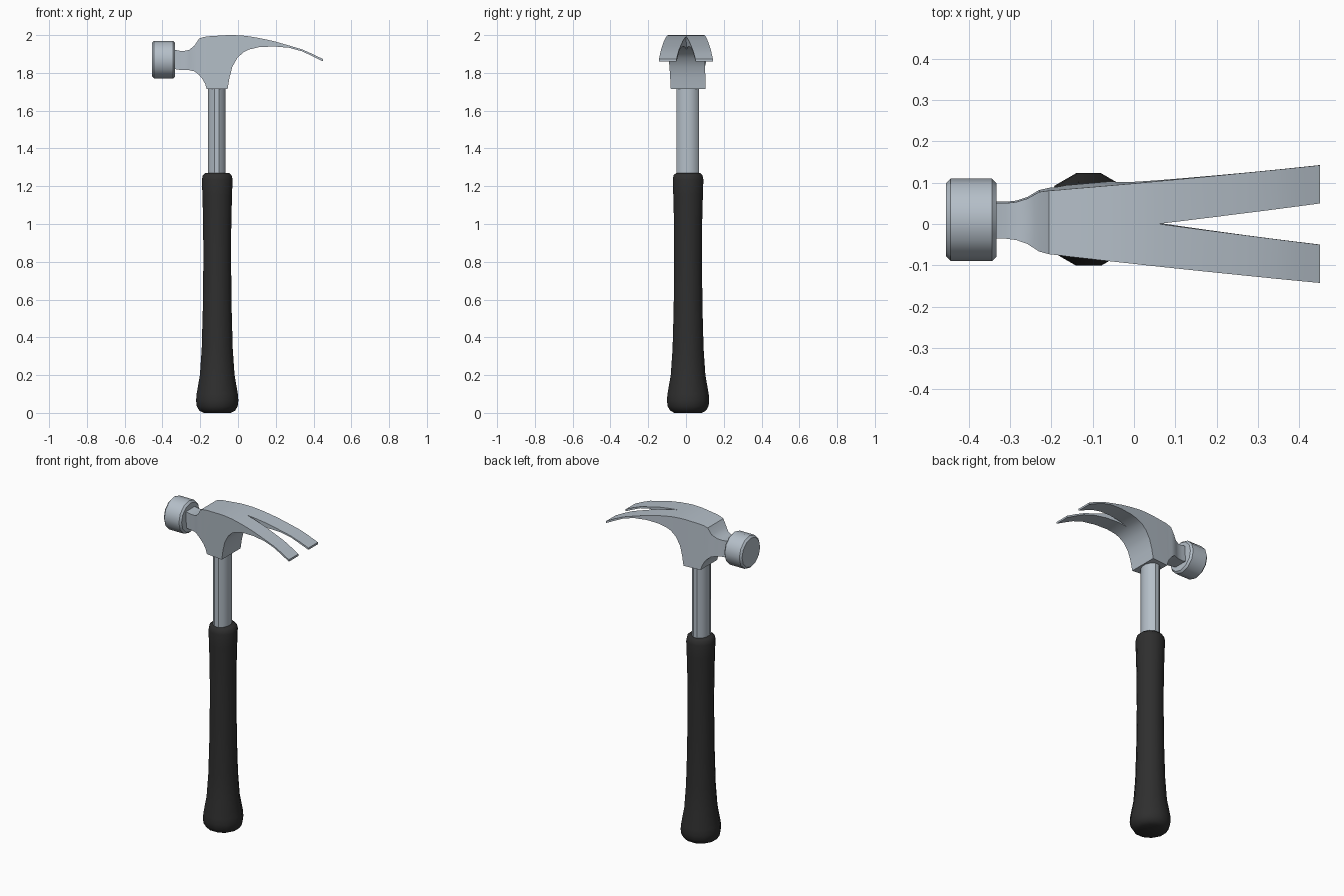
import bpy, bmesh, math
from mathutils import Matrix

cube = bpy.data.objects.get("Cube")
if cube:
    bpy.data.objects.remove(cube, do_unlink=True)


def material(name, rgb):
    m = bpy.data.materials.new(name)
    m.use_nodes = True
    m.diffuse_color = (*rgb, 1)
    bsdf = m.node_tree.nodes["Principled BSDF"]
    bsdf.inputs["Base Color"].default_value = (*rgb, 1)
    bsdf.inputs["Roughness"].default_value = 0.5
    return m


steel = material("steel grey", (0.46, 0.52, 0.58))
rubber = material("black rubber", (0.028, 0.028, 0.028))


def finish(bm, name, mat, angle=32):
    bmesh.ops.remove_doubles(bm, verts=bm.verts, dist=1e-5)
    bmesh.ops.recalc_face_normals(bm, faces=bm.faces)
    mesh = bpy.data.meshes.new(name)
    bm.to_mesh(mesh)
    bm.free()
    mesh.materials.append(mat)
    ob = bpy.data.objects.new(name, mesh)
    bpy.context.collection.objects.link(ob)
    bpy.ops.object.select_all(action='DESELECT')
    ob.select_set(True)
    bpy.context.view_layer.objects.active = ob
    bpy.ops.object.shade_smooth_by_angle(angle=math.radians(angle))
    return ob


def lathe(name, mat, profile, matrix, sides=12, turn=0.0, squash=1.0, angle=32):
    """Stack rings of (radius, height), capped at both ends."""
    bm = bmesh.new()
    rings = []
    for r, h in profile:
        ring = []
        for i in range(sides):
            a = 2 * math.pi * i / sides + turn
            ring.append(bm.verts.new((r * squash * math.cos(a), r * math.sin(a), h)))
        rings.append(ring)
    for lo, hi in zip(rings, rings[1:]):
        for i in range(sides):
            j = (i + 1) % sides
            bm.faces.new((lo[i], lo[j], hi[j], hi[i]))
    bm.faces.new(rings[0][::-1])
    bm.faces.new(rings[-1])
    bmesh.ops.transform(bm, matrix=matrix, verts=bm.verts)
    return finish(bm, name, mat, angle)


# Grip and shaft
axis = Matrix.Translation((-0.11, 0.011, 0))
half_step = math.pi / 12
lathe("grip", rubber, [
    (0.075, 0.0), (0.098, 0.012), (0.112, 0.035), (0.116, 0.065), (0.113, 0.10),
    (0.095, 0.20), (0.085, 0.34), (0.079, 0.55), (0.076, 0.80), (0.077, 1.0),
    (0.081, 1.15), (0.084, 1.235), (0.079, 1.258), (0.066, 1.27)],
    axis, turn=half_step, angle=50)
lathe("shaft", steel, [(0.062, 1.24), (0.062, 1.76)],
      Matrix.Translation((-0.112, 0.009, 0)), turn=half_step, squash=0.78)

# Striking face, turned so its axis runs along x
lathe("striking_face", steel,
      [(0.089, -0.455), (0.1, -0.444), (0.1, -0.344), (0.089, -0.333)],
      Matrix.Translation((0, 0.01, 1.87)) @ Matrix.Rotation(math.pi / 2, 4, 'Y'))

# Head: cross-sections of (x, top z, bottom z, half width), split into two claws
sections = [
    (-0.345, 1.925, 1.822, 0.043), (-0.31, 1.917, 1.816, 0.043),
    (-0.285, 1.916, 1.815, 0.046), (-0.258, 1.922, 1.814, 0.055),
    (-0.23, 1.945, 1.808, 0.072), (-0.206, 1.982, 1.789, 0.077),
    (-0.188, 1.988, 1.767, 0.0785), (-0.174, 1.991, 1.742, 0.08),
    (-0.166, 1.993, 1.715, 0.081), (-0.055, 2.0, 1.715, 0.092),
    (-0.045, 2.0, 1.775, 0.093), (-0.03, 2.0, 1.832, 0.0945),
    (-0.003, 1.999, 1.88, 0.097), (0.03, 1.997, 1.91, 0.1005),
    (0.06, 1.993, 1.924, 0.1035), (0.11, 1.985, 1.936, 0.1085),
    (0.19, 1.968, 1.94, 0.1165), (0.27, 1.945, 1.933, 0.1245),
    (0.34, 1.924, 1.914, 0.1315), (0.395, 1.90, 1.888, 0.137),
    (0.45, 1.873, 1.861, 0.1425)]
SPLIT = 0.06


def slot(x):
    return max(0.0, (x - SPLIT) * 0.128)


def lean(x, z):
    return 0.0053 - 0.012 * x + 0.035 * (1.87 - z)


bm = bmesh.new()
for side in (-1, 1):
    rows = []
    for x, top, bottom, half in sections:
        corners = ((half, top), (half, bottom), (slot(x), bottom), (slot(x), top))
        rows.append([bm.verts.new((x, side * y + lean(x, z), z)) for y, z in corners])
    for (x, *_), a, b in zip(sections, rows, rows[1:]):
        for i in range(4):
            if i == 2 and x < SPLIT:      # solid centre has no inner wall
                continue
            j = (i + 1) % 4
            bm.faces.new((a[i], a[j], b[j], b[i]))
    bm.faces.new(rows[0])
    bm.faces.new(rows[-1][::-1])
finish(bm, "claw_head", steel, 30)
